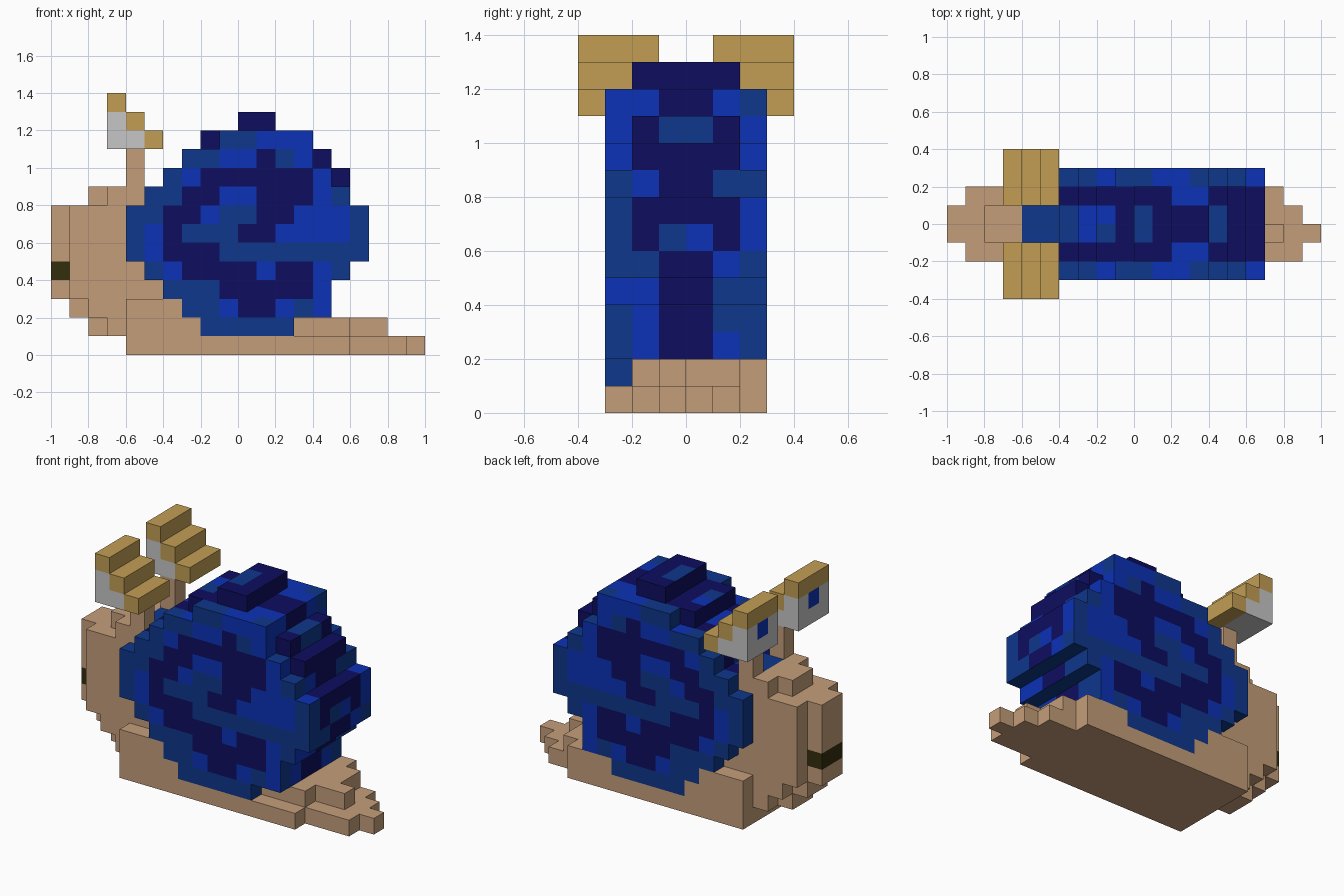
import bpy, bmesh
from mathutils import Vector

cube = bpy.data.objects.get("Cube")
if cube:
    bpy.data.objects.remove(cube, do_unlink=True)

S = 0.1  # block size


def lin(c):
    c /= 255
    return c / 12.92 if c <= 0.04045 else ((c + 0.055) / 1.055) ** 2.4


COLOURS = {
    "T": ("skin tan", (197, 158, 122)),
    "G": ("lid gold", (194, 158, 84)),
    "W": ("eye grey", (198, 198, 198)),
    "K": ("mouth olive", (52, 46, 14)),
    "D": ("shell navy", (13, 13, 96)),
    "M": ("shell teal blue", (14, 55, 140)),
    "B": ("shell bright blue", (12, 50, 182)),
}
KEYS = list(COLOURS)
MATS = []
for title, rgb in COLOURS.values():
    m = bpy.data.materials.new(title)
    col = (*[lin(c) for c in rgb], 1)
    m.diffuse_color = col
    m.use_nodes = True
    bsdf = m.node_tree.nodes["Principled BSDF"]
    bsdf.inputs["Base Color"].default_value = col
    bsdf.inputs["Roughness"].default_value = 0.9
    MATS.append(m)


def box(x0, x1, y0, y1, z0, z1):
    return {(x, y, z) for x in range(x0, x1) for y in range(y0, y1) for z in range(z0, z1)}


DIRS = [(1, 0, 0), (-1, 0, 0), (0, 1, 0), (0, -1, 0), (0, 0, 1), (0, 0, -1)]


def build(name, cells, solid, colour):
    """Skin a set of blocks; colour(cell, direction) gives a colour key per face."""
    bm = bmesh.new()
    used = []
    for c in sorted(cells):
        for d in DIRS:
            if tuple(a + b for a, b in zip(c, d)) in solid:
                continue
            n = Vector(d)
            u = Vector((d[1], d[2], d[0]))
            v = n.cross(u)
            mid = Vector(c) + Vector((0.5, 0.5, 0.5)) + n * 0.5
            f = bm.faces.new([bm.verts.new((mid + (u * a + v * b) * 0.5) * S)
                              for a, b in ((-1, -1), (1, -1), (1, 1), (-1, 1))])
            key = colour(c, d)
            if key not in used:
                used.append(key)
            f.material_index = used.index(key)
    bmesh.ops.remove_doubles(bm, verts=bm.verts, dist=0.001)
    me = bpy.data.meshes.new(name)
    bm.to_mesh(me)
    bm.free()
    for key in used:
        me.materials.append(MATS[KEYS.index(key)])
    ob = bpy.data.objects.new(name, me)
    bpy.context.collection.objects.link(ob)
    return ob


# Shell spiral: height -> (first column, colours); lower case = inner layers only
SPIRAL = {
    12: (0, "dd"),
    11: (-2, "dMMBBB"),
    10: (-3, "MMBBDMBd"),
    9: (-4, "MBDDDDDDBd"),
    8: (-5, "MMDDBBDDDBM"),
    7: (-6, "MMDDBMMDDBBBM"),
    6: (-6, "MBDMMMDDBBBBM"),
    5: (-6, "MBDDDMMMMMMMM"),
    4: (-5, "MBDDDDBDDBM"),
    3: (-4, "MMMDDDDDB"),
    2: (-3, "MMBDDBMB"),
    1: (-2, "MMMMM"),
}
# Rim bands across the width, seen from the tail (by height) and from above (by column)
TAIL_BAND = ["MDDDDM", "MMMMMM", "MBDDBM", "MBDDMM", "BBDDMM", "MMDDBM", "MDMBDB",
             "MDDDDB", "MBDDMM", "BDDDDB", "BDMMDB", "BBDDBM", "DDDDDD"]
TOP_BAND = ["MDMMDM", "MDMMDM", "MDMMDM", "MDBBDM", "BDMBDB", "MDDDDM", "MDMMDM",
            "BDDDDB", "BBDDBB", "MBDDBM", "MDMMDM", "MDDDDM", "BDDDDB"]

shell = {}
for z, (start, row) in SPIRAL.items():
    for i, ch in enumerate(row):
        half = 2 if ch.islower() else 3
        for y in range(-half, half):
            shell[(start + i, y, z)] = ch.upper()
for y in (-1, 0):
    shell[(-6, y, 8)] = "M"


def shell_colour(c, d):
    x, y, z = c
    if d[0] > 0:
        return TAIL_BAND[z][y + 3]
    if d[2] > 0:
        return TOP_BAND[x + 6][y + 3]
    if d[0] < 0 and y in (-2, 1):
        return "D"
    return shell[c]


# Foot and stepped tail
foot = (box(-6, 6, -3, 3, 0, 1) | box(6, 8, -2, 2, 0, 1) | box(8, 9, -2, 1, 0, 1)
        | box(9, 10, -1, 0, 0, 1) | box(-6, -2, -3, 3, 1, 2) | box(-6, -3, -3, 3, 2, 3)
        | box(3, 6, -2, 3, 1, 2) | box(6, 7, -1, 2, 1, 2) | box(7, 8, -1, 0, 1, 2))
foot -= shell.keys()

# Head and neck, rounded off in steps
head = (box(-10, -9, -1, 1, 3, 8) | box(-9, -8, -1, 1, 2, 8) | box(-9, -6, -2, 2, 3, 8)
        | box(-8, -6, -2, 2, 2, 3) | box(-8, -7, -1, 1, 1, 2) | box(-7, -6, -2, 2, 1, 2)
        | box(-8, -7, -1, 1, 8, 9) | box(-7, -5, -2, 2, 8, 9) | box(-6, -5, -2, 2, 3, 8)
        | box(-5, -4, -2, 2, 3, 4))
head -= shell.keys() | foot

parts = [
    ("shell", set(shell), shell_colour),
    ("foot", foot, lambda c, d: "T"),
    ("head", head, lambda c, d: "K" if c[0] == -10 and c[2] == 4 else "T"),
]


def eye_colour(c, d):
    x, y, z = c
    if d[0] < 0 and z == 12 and y in (-3, 2):
        return "B"  # pupil
    return "W" if x + z < 6 else "G"


# Eyes with stepped lids on thin stalks
for side, y0, ys in (("left", 1, 1), ("right", -4, -2)):
    eye = box(-7, -6, y0, y0 + 3, 11, 14) | box(-6, -5, y0, y0 + 3, 11, 13) | box(-5, -4, y0, y0 + 3, 11, 12)
    parts.append((side + "_eye", eye, eye_colour))
    parts.append((side + "_eye_stalk", box(-6, -5, ys, ys + 1, 9, 11), lambda c, d: "T"))

solid = set().union(*(p[1] for p in parts))
for name, cells, colour in parts:
    build(name, cells, solid, colour)
